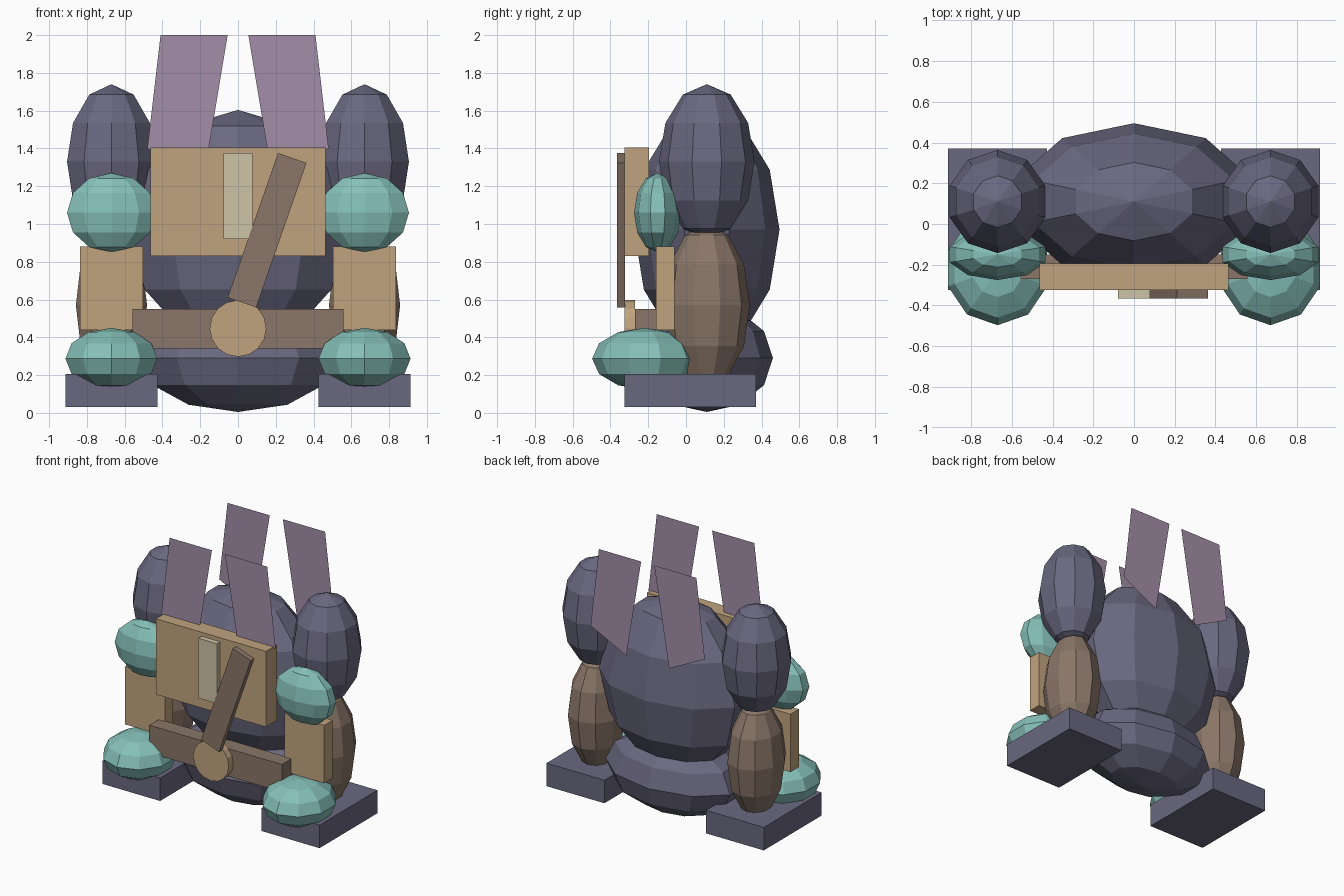
import bpy, bmesh, math
from mathutils import Matrix, Vector

if "Cube" in bpy.data.objects:
    bpy.data.objects.remove(bpy.data.objects["Cube"])


def material(name, rgb):
    m = bpy.data.materials.new(name)
    lin = [((c / 255 + 0.055) / 1.055) ** 2.4 for c in rgb]
    m.diffuse_color = (*lin, 1)
    m.use_nodes = True
    m.node_tree.nodes["Principled BSDF"].inputs["Base Color"].default_value = m.diffuse_color
    return m


NAVY = material("slate_navy", (106, 104, 128))
TAN = material("tan", (192, 164, 127))
BROWN = material("brown", (138, 118, 104))
TEAL = material("teal", (134, 192, 185))
CREAM = material("cream", (207, 195, 167))
MAUVE = material("mauve", (163, 142, 168))


def finish(name, bm, mat):
    me = bpy.data.meshes.new(name)
    bm.to_mesh(me)
    bm.free()
    me.materials.append(mat)
    ob = bpy.data.objects.new(name, me)
    bpy.context.collection.objects.link(ob)
    return ob


def ellipsoid(name, center, radii, mat):
    bm = bmesh.new()
    bmesh.ops.create_uvsphere(bm, u_segments=10, v_segments=6, radius=1)
    bmesh.ops.scale(bm, vec=radii, verts=bm.verts)
    bmesh.ops.translate(bm, vec=center, verts=bm.verts)
    return finish(name, bm, mat)


def box(name, xs, ys, zs, mat, tilt=0):
    """Box from its ranges, optionally tilted about its centre in the front plane."""
    lo, hi = Vector((xs[0], ys[0], zs[0])), Vector((xs[1], ys[1], zs[1]))
    bm = bmesh.new()
    bmesh.ops.create_cube(bm, size=1)
    bmesh.ops.scale(bm, vec=hi - lo, verts=bm.verts)
    bmesh.ops.rotate(bm, matrix=Matrix.Rotation(tilt, 3, 'Y'), verts=bm.verts)
    bmesh.ops.translate(bm, vec=(lo + hi) / 2, verts=bm.verts)
    return finish(name, bm, mat)


# Body
ellipsoid("torso", (0, 0.11, 0.97), (0.6, 0.385, 0.634), NAVY)
ellipsoid("pelvis", (0, 0.11, 0.29), (0.55, 0.35, 0.285), NAVY)

# Limbs, pads and blades on both sides
for s, side in ((-1, "left"), (1, "right")):
    x = 0.67 * s
    ellipsoid(side + "_upper_limb", (x, 0.11, 1.33), (0.247, 0.253, 0.41), NAVY)
    ellipsoid(side + "_lower_limb", (x, 0.11, 0.57), (0.198, 0.228, 0.43), BROWN)
    ellipsoid(side + "_upper_pad", (x, -0.15, 1.06), (0.247, 0.125, 0.21), TEAL)
    ellipsoid(side + "_toe_cap", (x, -0.22, 0.287), (0.256, 0.277, 0.163), TEAL)
    box(side + "_foot", (x - 0.243, x + 0.243), (-0.325, 0.37), (0.03, 0.205), NAVY)
    box(side + "_shin_plate", (x - 0.167, x + 0.167), (-0.16, -0.06), (0.44, 0.88), TAN)

    # Flat slanted blades, one in front and one behind
    for y, place in ((-0.235, "front"), (0.46, "back")):
        bm = bmesh.new()
        outline = ((0.055, 2), (0.41, 2), (0.48, 1.4), (0.18, 1.25))
        bm.faces.new([bm.verts.new((s * px, y, pz)) for px, pz in outline])
        finish(f"{side}_{place}_blade", bm, MAUVE)

# Chest plate with its label strip and sash
box("chest_plate", (-0.463, 0.463), (-0.325, -0.195), (0.83, 1.405), TAN)
box("chest_strip", (-0.078, 0.078), (-0.365, -0.325), (0.92, 1.375), CREAM)
box("sash", (0.154 - 0.08, 0.154 + 0.08), (-0.366, -0.324), (0.562, 1.372), BROWN,
    tilt=math.radians(19.2))

# Belt and round buckle
box("belt", (-0.558, 0.558), (-0.27, -0.15), (0.34, 0.55), BROWN)
bm = bmesh.new()
bmesh.ops.create_cone(bm, cap_ends=True, segments=16, radius1=0.15, radius2=0.15, depth=0.055)
bmesh.ops.rotate(bm, matrix=Matrix.Rotation(math.pi / 2, 3, 'X'), verts=bm.verts)
bmesh.ops.translate(bm, vec=(0, -0.2975, 0.447), verts=bm.verts)
finish("buckle", bm, TAN)
